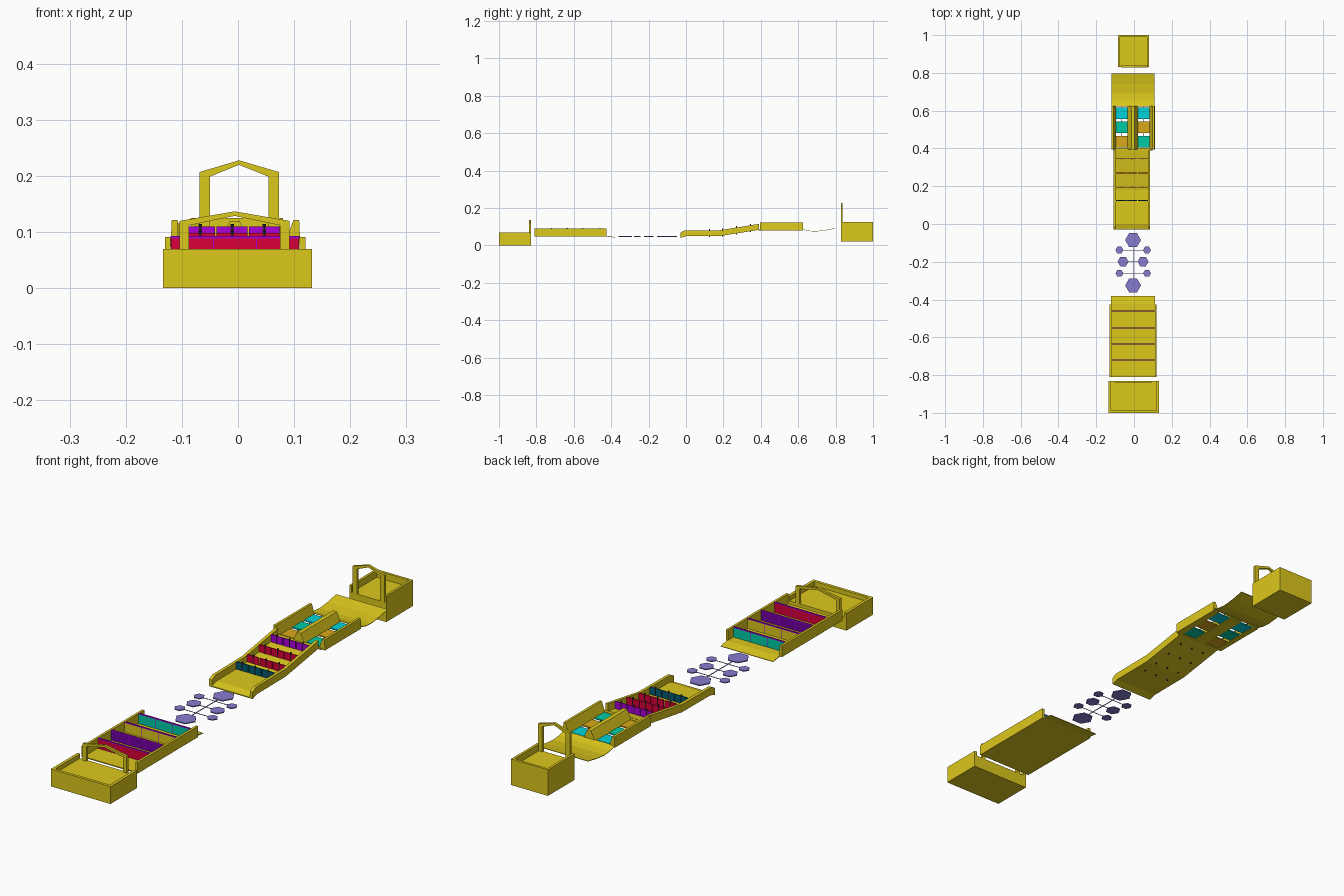
import bpy, bmesh, math

if "Cube" in bpy.data.objects:
    bpy.data.objects.remove(bpy.data.objects["Cube"])


def mat(name, rgb):
    m = bpy.data.materials.new(name)
    m.diffuse_color = (*rgb, 1)
    m.use_nodes = True
    m.node_tree.nodes["Principled BSDF"].inputs["Base Color"].default_value = m.diffuse_color
    return m


YELLOW = mat("yellow", (0.72, 0.58, 0.012))
PURPLE = mat("purple", (0.4, 0.0, 0.7))
VIOLET = mat("dark_violet", (0.16, 0.0, 0.35))
RED = mat("red", (0.7, 0.0, 0.04))
TEAL = mat("teal_green", (0.0, 0.6, 0.38))
DARK = mat("dark_teal", (0.0, 0.1, 0.16))
CYAN = mat("cyan", (0.0, 0.65, 0.7))
ORANGE = mat("orange", (0.7, 0.4, 0.01))
LILAC = mat("lilac", (0.24, 0.2, 0.62))
BLACK = mat("peg_dark", (0.03, 0.02, 0.03))


def prism(name, profile, a, b, axis, material):
    """Extrude a 2D profile from a to b along an axis."""
    place = {'x': lambda p, t: (t, p[0], p[1]),
             'y': lambda p, t: (p[0], t, p[1]),
             'z': lambda p, t: (p[0], p[1], t)}[axis]
    bm = bmesh.new()
    lo = [bm.verts.new(place(p, a)) for p in profile]
    hi = [bm.verts.new(place(p, b)) for p in profile]
    bm.faces.new(lo)
    bm.faces.new(hi)
    n = len(profile)
    for i in range(n):
        j = (i + 1) % n
        bm.faces.new((lo[i], lo[j], hi[j], hi[i]))
    bmesh.ops.recalc_face_normals(bm, faces=bm.faces)
    me = bpy.data.meshes.new(name)
    bm.to_mesh(me)
    bm.free()
    me.materials.append(material)
    ob = bpy.data.objects.new(name, me)
    bpy.context.collection.objects.link(ob)
    return ob


def box(name, x, y, z, material=YELLOW):
    pts = [(x[0], y[0]), (x[1], y[0]), (x[1], y[1]), (x[0], y[1])]
    return prism(name, pts, z[0], z[1], 'z', material)


def ngon(name, x, y, r, n, z, material):
    pts = [(x + r * math.cos(2 * math.pi * i / n),
            y + r * math.sin(2 * math.pi * i / n)) for i in range(n)]
    return prism(name, pts, z[0], z[1], 'z', material)


def tray(name, x, y, z, floor, t=0.012):
    """Platform with a rim on three sides, open toward the gate."""
    open_front = y[0] > 0
    box(name + "_base", x, y, (z[0], floor))
    box(name + "_rim_left", (x[0], x[0] + t), y, (floor, z[1]))
    box(name + "_rim_right", (x[1] - t, x[1]), y, (floor, z[1]))
    ry = (y[1] - t, y[1]) if open_front else (y[0], y[0] + t)
    box(name + "_rim_end", (x[0] + t, x[1] - t), ry, (floor, z[1]))


def gate(name, x, y, z0, shoulder, peak, w, t):
    """Posts and peaked beam as one outline."""
    xl, xr = x
    c = (xl + xr) / 2
    prism(name, [(xl, z0), (xl, shoulder), (c, peak), (xr, shoulder), (xr, z0),
                 (xr - w, z0), (xr - w, shoulder - t), (c, peak - t),
                 (xl + w, shoulder - t), (xl + w, z0)], y[0], y[1], 'y', YELLOW)


# Start and finish platforms with gates
tray("start_platform", (-0.134, 0.132), (-1.0, -0.83), (0.0, 0.07), 0.052)
gate("start_gate", (-0.104, 0.092), (-0.84, -0.83), 0.052, 0.12, 0.137, 0.017, 0.008)
tray("finish_platform", (-0.085, 0.08), (0.83, 1.0), (0.02, 0.125), 0.098, 0.01)
gate("finish_gate", (-0.069, 0.073), (0.828, 0.838), 0.098, 0.207, 0.228, 0.019, 0.008)

# First lane: floor, lip, side walls
box("first_lane_floor", (-0.122, 0.112), (-0.81, -0.42), (0.047, 0.051))
prism("first_lane_lip", [(-0.42, 0.051), (-0.38, 0.044), (-0.38, 0.042), (-0.42, 0.047)],
      -0.122, 0.112, 'x', YELLOW)
for side, xs in (("left", (-0.130, -0.120)), ("right", (0.110, 0.120))):
    box("first_lane_wall_" + side, xs, (-0.81, -0.425), (0.047, 0.091))

# First lane: rows of three doors with a purple top rail
for r, (y, m) in enumerate(((-0.72, RED), (-0.635, VIOLET), (-0.55, YELLOW), (-0.46, TEAL))):
    for d in range(3):
        x0 = -0.119 + d * 0.0765
        box(f"first_door_{r}_{d}", (x0, x0 + 0.0745), (y - 0.002, y + 0.002), (0.051, 0.089), m)
        if d:
            box(f"first_door_post_{r}_{d}", (x0 - 0.002, x0), (y - 0.002, y + 0.002),
                (0.051, 0.089), PURPLE)
    box(f"first_door_rail_{r}", (-0.12, 0.11), (y - 0.003, y + 0.003), (0.089, 0.093), PURPLE)

# Hexagon stepping pads and their connecting rods
PADS = [(-0.005, -0.085, 0.042), (-0.005, -0.325, 0.042)]
for s in (-1, 1):
    PADS.append((-0.005 + s * 0.053, -0.199, 0.029))
    PADS += [(-0.004 + s * 0.073, y, 0.021) for y in (-0.138, -0.261)]
for i, (x, y, r) in enumerate(PADS):
    ngon(f"hex_pad_{i}", x, y, r, 6, (0.046, 0.050), LILAC)
box("pad_spine", (-0.0065, -0.0035), (-0.325, -0.085), (0.047, 0.049), LILAC)
for i, (y, h) in enumerate(((-0.138, 0.073), (-0.199, 0.053), (-0.261, 0.073))):
    box(f"pad_crossbar_{i}", (-0.005 - h, -0.005 + h), (y - 0.001, y + 0.001),
        (0.047, 0.049), LILAC)

# Climbing lane: bent floor and matching side walls
BOTTOM = [(-0.03, 0.040), (0.0, 0.049), (0.18, 0.050), (0.39, 0.083)]
FLOOR = [(y, z + 0.004) for y, z in BOTTOM]
prism("climb_floor", BOTTOM + FLOOR[::-1], -0.108, 0.085, 'x', YELLOW)
WALL = BOTTOM + [(0.39, 0.115), (0.18, 0.081), (-0.01, 0.079), (-0.03, 0.068)]
for side, xs in (("left", (-0.108, -0.095)), ("right", (0.074, 0.086))):
    prism("climb_wall_" + side, WALL, xs[0], xs[1], 'x', YELLOW)

# Climbing lane: door rows on thin pegs that pass through the floor
for r, (y, m) in enumerate(((0.125, DARK), (0.195, RED), (0.27, RED), (0.345, PURPLE))):
    z = 0.054 + max(0, y - 0.18) * 0.157
    for d, (a, b) in enumerate(((-0.094, -0.041), (-0.038, 0.017), (0.020, 0.074))):
        box(f"climb_door_{r}_{d}", (a, b), (y - 0.002, y + 0.002), (z, z + 0.03), m)
        ngon(f"climb_peg_{r}_{d}", (a + b) / 2, y, 0.003, 8, (z - 0.009, z + 0.035), BLACK)

# Tile lane: outer walls, centre ridge, cross ends
Y0, Y1 = 0.395, 0.625
prism("tile_wall_left", [(-0.12, 0.08), (-0.118, 0.122), (-0.108, 0.122), (-0.096, 0.08)],
      Y0, Y1, 'y', YELLOW)
prism("tile_wall_right", [(0.111, 0.08), (0.109, 0.122), (0.099, 0.122), (0.083, 0.08)],
      Y0, Y1, 'y', YELLOW)
prism("tile_centre_ridge", [(-0.034, 0.08), (-0.014, 0.12), (0.003, 0.12), (0.020, 0.08)],
      Y0, Y1, 'y', YELLOW)
box("tile_lane_sill", (-0.108, 0.098), (0.388, 0.402), (0.081, 0.086))

# Tile lane: two columns of coloured tiles on thin rods
for c, (x, mats) in enumerate(((-0.065, (ORANGE, TEAL, CYAN)), (0.0515, (TEAL, ORANGE, CYAN)))):
    box(f"tile_rod_{c}", (x - 0.001, x + 0.001), (Y0, Y1), (0.082, 0.084), BLACK)
    for r, m in enumerate(mats):
        y = 0.436 + r * 0.0755
        box(f"tile_{c}_{r}", (x - 0.03, x + 0.03), (y - 0.03, y + 0.03), (0.081, 0.086), m)

# Curved exit sheet after the tiles
SHEET = [(0.622, 0.088), (0.655, 0.079), (0.69, 0.076), (0.74, 0.081), (0.796, 0.092)]
prism("exit_sheet", SHEET + [(y, z - 0.002) for y, z in SHEET[::-1]], -0.12, 0.109, 'x', YELLOW)
